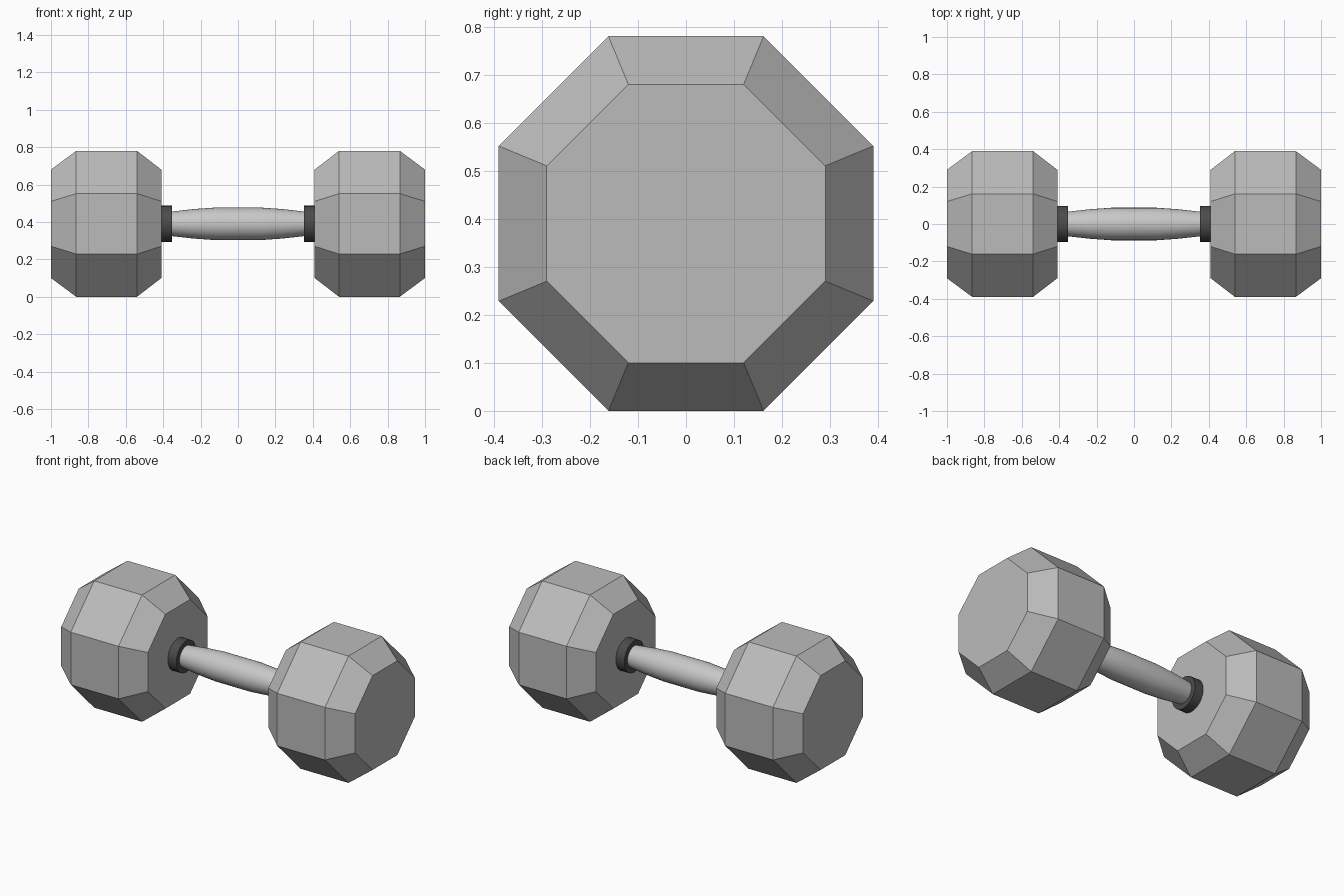
import bpy, bmesh, math

cube = bpy.data.objects.get("Cube")
if cube:
    bpy.data.objects.remove(cube, do_unlink=True)

AXIS_Z = 0.39


def material(name, value):
    mat = bpy.data.materials.new(name)
    mat.use_nodes = True
    color = (value, value, value, 1)
    mat.diffuse_color = color
    mat.node_tree.nodes["Principled BSDF"].inputs["Base Color"].default_value = color
    return mat


def lathe(name, profile, sides, mat, turn=0.0, smooth=False):
    """Closed solid around the x axis from (x, radius) rings."""
    bm = bmesh.new()
    rings = []
    for x, r in profile:
        angles = [2 * math.pi * i / sides + turn for i in range(sides)]
        rings.append([bm.verts.new((x, r * math.cos(a), AXIS_Z + r * math.sin(a)))
                      for a in angles])
    for a, b in zip(rings, rings[1:]):
        for i in range(sides):
            j = (i + 1) % sides
            bm.faces.new((a[i], a[j], b[j], b[i]))
    bm.faces.new(rings[0])
    bm.faces.new(rings[-1])
    bmesh.ops.recalc_face_normals(bm, faces=bm.faces)
    mesh = bpy.data.meshes.new(name)
    bm.to_mesh(mesh)
    bm.free()
    mesh.materials.append(mat)
    obj = bpy.data.objects.new(name, mesh)
    bpy.context.collection.objects.link(obj)
    if smooth:
        bpy.ops.object.select_all(action='DESELECT')
        obj.select_set(True)
        bpy.context.view_layer.objects.active = obj
        bpy.ops.object.shade_smooth_by_angle(angle=math.radians(30))
    return obj


head_grey = material("head grey", 0.5)
grip_grey = material("grip light grey", 0.58)
collar_dark = material("collar dark grey", 0.07)

# Octagonal bevelled heads (flat to corner radius) and round collars
corner = 1 / math.cos(math.pi / 8)
for side, s in (("left", 1), ("right", -1)):
    head = [(0.41, 0.29), (0.54, 0.39), (0.865, 0.39), (1.0, 0.29)]
    lathe(side + "_head", [(s * x, r * corner) for x, r in head], 8,
          head_grey, turn=math.pi / 8)
    lathe(side + "_collar", [(s * 0.352, 0.097), (s * 0.42, 0.097)], 32,
          collar_dark, smooth=True)

# Barrel-shaped grip
half = [(0.12, 0.087), (0.235, 0.079), (0.36, 0.065)]
grip = [(-x, r) for x, r in reversed(half)] + half
lathe("grip", grip, 32, grip_grey, smooth=True)
